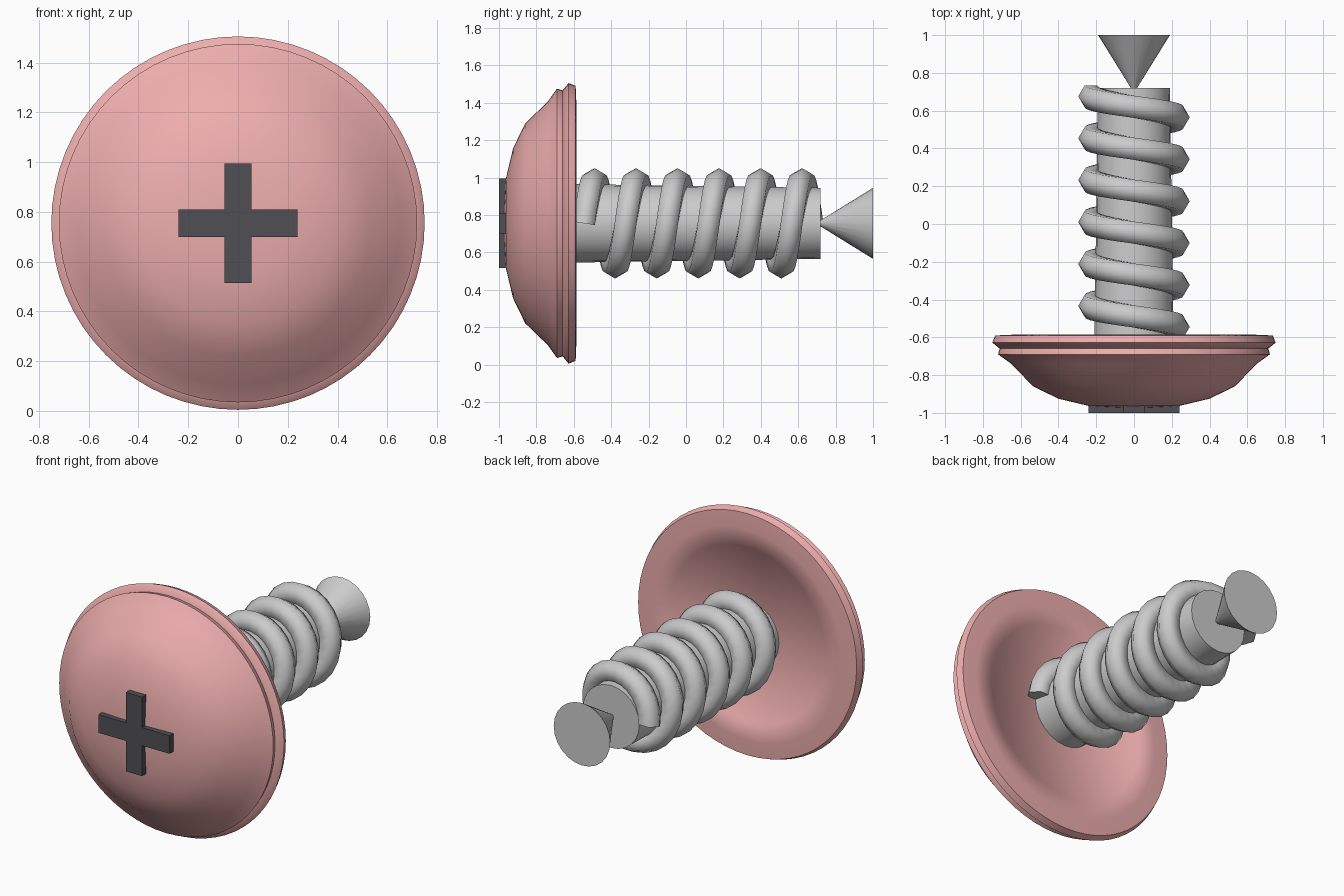
import bpy, bmesh
from math import pi, cos, sin, radians
from mathutils import Vector

if "Cube" in bpy.data.objects:
    bpy.data.objects.remove(bpy.data.objects["Cube"])

CZ = 0.755  # height of the screw axis


def material(name, color):
    m = bpy.data.materials.new(name)
    m.diffuse_color = color
    m.use_nodes = True
    m.node_tree.nodes["Principled BSDF"].inputs["Base Color"].default_value = m.diffuse_color
    return m


def finish(bm, name, angle=35, mat=None):
    bmesh.ops.recalc_face_normals(bm, faces=bm.faces)
    me = bpy.data.meshes.new(name)
    bm.to_mesh(me)
    bm.free()
    ob = bpy.data.objects.new(name, me)
    bpy.context.collection.objects.link(ob)
    if mat:
        me.materials.append(mat)
    bpy.ops.object.select_all(action='DESELECT')
    ob.select_set(True)
    bpy.context.view_layer.objects.active = ob
    bpy.ops.object.shade_smooth_by_angle(angle=radians(angle))
    return ob


def skin(bm, rings):
    """Bridge successive closed rings of points and cap both ends."""
    rows = [[bm.verts.new(p) for p in ring] for ring in rings]
    n = len(rows[0])
    for a, b in zip(rows, rows[1:]):
        for i in range(n):
            j = (i + 1) % n
            bm.faces.new((a[i], a[j], b[j], b[i]))
    bm.faces.new(rows[0])
    bm.faces.new(rows[-1])


def lathe(name, profile, sides, angle=35, mat=None):
    """Revolve (y, radius) pairs around the screw axis."""
    bm = bmesh.new()
    skin(bm, [[Vector((r * cos(2 * pi * i / sides), y, CZ + r * sin(2 * pi * i / sides)))
               for i in range(sides)] for y, r in profile])
    bmesh.ops.remove_doubles(bm, verts=bm.verts, dist=0.0001)
    return finish(bm, name, angle, mat)


pink = material("pink", (0.85, 0.42, 0.42, 1))
dark = material("dark_grey", (0.08, 0.08, 0.09, 1))

# Domed head and its rounded rim
lathe("head_dome", [(-0.972, 0.08), (-0.963, 0.24), (-0.925, 0.40), (-0.86, 0.534),
                    (-0.74, 0.65), (-0.69, 0.72), (-0.655, 0.71), (-0.64, 0.70)], 64, 50, pink)
lathe("head_rim", [(-0.655, 0.60), (-0.66, 0.71), (-0.628, 0.75), (-0.59, 0.735),
                   (-0.586, 0.64), (-0.589, 0.532), (-0.594, 0.528)], 64, 55, pink)

# Shaft and reversed cone tip
lathe("shaft", [(-0.62, 0.21), (0.72, 0.19)], 24)
lathe("tip_cone", [(0.70, 0.004), (1.0, 0.19)], 24)

# Helical thread: hexagonal tube swept around the shaft
bm = bmesh.new()
TURNS, STEPS, PITCH, MAJOR, MINOR = 5.5, 24, 0.222, 0.228, 0.067
rings = []
for k in range(int(TURNS * STEPS) + 1):
    t = 2 * pi * k / STEPS
    out = Vector((cos(t), 0, sin(t)))
    centre = out * MAJOR + Vector((0, -0.545 + PITCH * k / STEPS, CZ))
    tangent = Vector((-sin(t) * MAJOR, PITCH / (2 * pi), cos(t) * MAJOR)).normalized()
    side = tangent.cross(out)
    rings.append([centre + (out * cos(i * pi / 3) + side * sin(i * pi / 3)) * MINOR
                  for i in range(6)])
skin(bm, rings)
finish(bm, "thread", 65)

# Raised cross on the head
bm = bmesh.new()
L, W = 0.24, 0.055
quarter = [(L, -W), (L, W), (W, W)]
outline = []
for q in range(4):
    c, s = (1, 0, -1, 0)[q], (0, 1, 0, -1)[q]
    outline += [(x * c - z * s, x * s + z * c) for x, z in quarter]
skin(bm, [[Vector((x, y, CZ + z)) for x, z in outline] for y in (-1.0, -0.94)])
finish(bm, "drive_cross", 30, dark)
